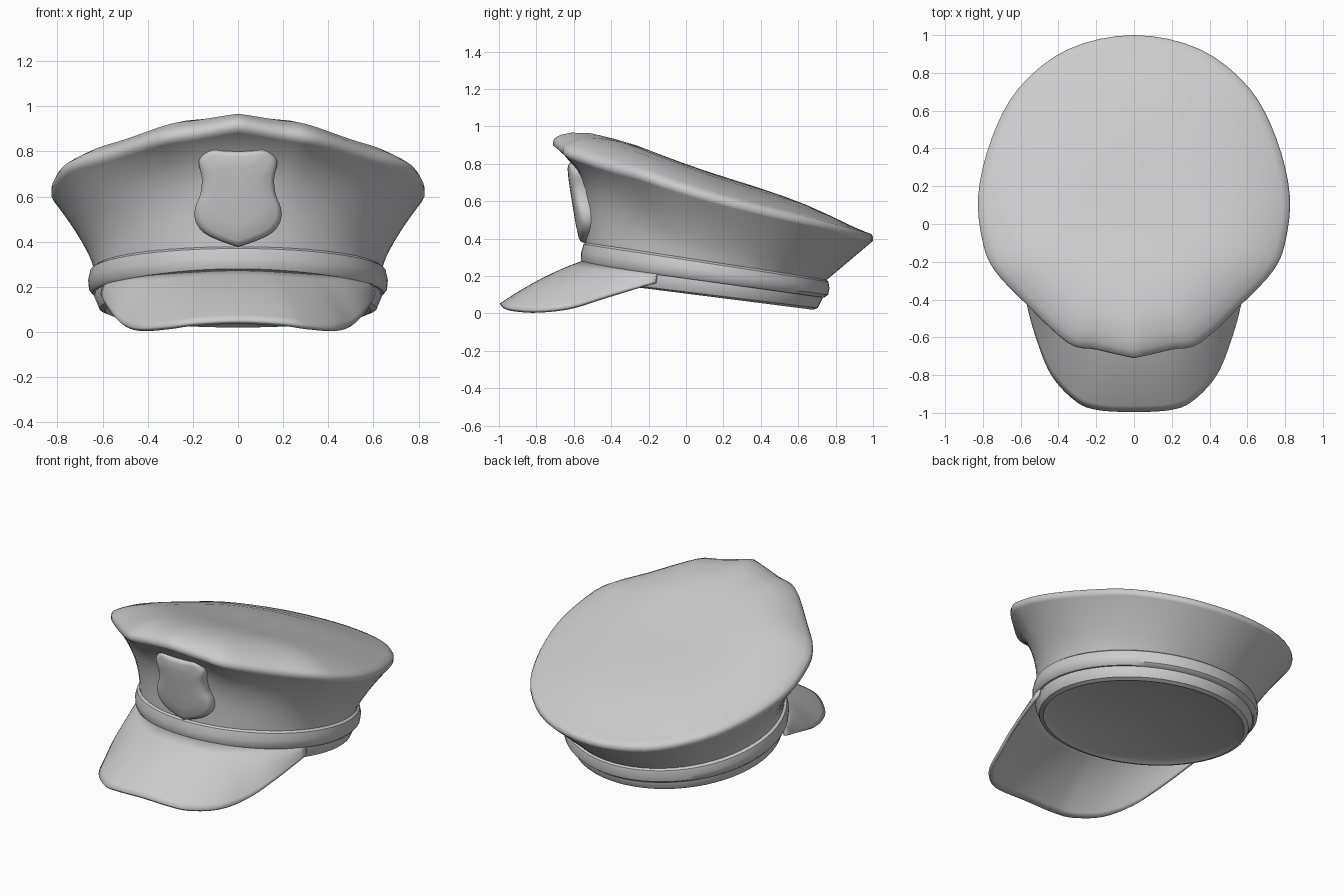
import bpy, bmesh, math
from mathutils import Vector

cube = bpy.data.objects.get("Cube")
if cube:
    bpy.data.objects.remove(cube, do_unlink=True)

grey = bpy.data.materials.new("plain grey")
grey.use_nodes = True
grey.diffuse_color = (0.6, 0.6, 0.6, 1)
grey.node_tree.nodes["Principled BSDF"].inputs["Base Color"].default_value = (0.6, 0.6, 0.6, 1)

CENTRE = Vector((0, 0.1, 0))


def spline(points, steps, first, last):
    """Smooth curve through the points, with given outer neighbours."""
    p = [Vector(q) for q in [first, *points, last]]
    out = []
    for i in range(1, len(p) - 2):
        a, b, c, d = p[i - 1:i + 3]
        for k in range(steps):
            t = k / steps
            out.append(0.5 * (2 * b + (c - a) * t + (2 * a - 5 * b + 4 * c - d) * t**2
                              + (3 * b - a - 3 * c + d) * t**3))
    return out + [p[-2]]


def mirror_x(v):
    return Vector((-v.x, v.y, v.z))


def loft(name, rings, closed=True, caps=(), angle=40):
    """Join equal rings of points with quads, optionally capping some rings."""
    bm = bmesh.new()
    rows = [[bm.verts.new(p) for p in ring] for ring in rings]
    n = len(rows[0])
    for low, high in zip(rows, rows[1:]):
        for i in range(n if closed else n - 1):
            j = (i + 1) % n
            bm.faces.new((low[i], low[j], high[j], high[i]))
    for c in caps:
        bm.faces.new(rows[c])
    bmesh.ops.remove_doubles(bm, verts=bm.verts, dist=0.0005)
    bmesh.ops.recalc_face_normals(bm, faces=bm.faces)
    mesh = bpy.data.meshes.new(name)
    bm.to_mesh(mesh)
    bm.free()
    mesh.materials.append(grey)
    ob = bpy.data.objects.new(name, mesh)
    bpy.context.collection.objects.link(ob)
    bpy.ops.object.select_all(action="DESELECT")
    ob.select_set(True)
    bpy.context.view_layer.objects.active = ob
    bpy.ops.object.shade_smooth_by_angle(angle=math.radians(angle))
    return ob


def tilted(direction, radius, z_front, z_back, shift=0):
    """Point on a circular band that slopes down towards the back."""
    d = Vector((direction.x, direction.y, 0)).normalized()
    z = z_front + (z_back - z_front) * (d.y + 1) / 2
    return Vector((d.x * radius, CENTRE.y + d.y * radius + shift, z))


def band(name, levels, caps=()):
    dirs = [Vector((math.sin(a), -math.cos(a), 0))
            for a in (math.tau * i / 64 for i in range(64))]
    return loft(name, [[tilted(d, *lv) for d in dirs] for lv in levels], caps=caps)


# Lower band with closed underside
band("lower_band", [(0.55, 0.185, 0.04, -0.01), (0.59, 0.17, 0.02, -0.01),
                    (0.615, 0.18, 0.03, -0.01), (0.638, 0.24, 0.08, -0.008),
                    (0.625, 0.29, 0.12, 0)], caps=(0,))

# Rounded strap around the head
band("strap", [(0.61, 0.265, 0.085, -0.005), (0.645, 0.262, 0.085, -0.005),
               (0.66, 0.28, 0.1, 0), (0.664, 0.325, 0.135, 0.003),
               (0.655, 0.37, 0.17, 0.007), (0.64, 0.38, 0.182, 0.008),
               (0.61, 0.38, 0.18, 0.008)])

# Crown: egg-shaped tilted rim, flared wall, rolled edge and gently domed top
half_rim = [(0, -.71, .92), (.2, -.665, .885), (.35, -.63, .86), (.575, -.42, .79),
            (.735, -.25, .745), (.8, -.1, .695), (.825, .15, .62), (.755, .45, .545),
            (.61, .72, .485), (.35, .925, .43), (0, 1, .41)]
half = spline(half_rim, 4, (-.1, -.72, .93), (-.35, .925, .43))
rim = half + [mirror_x(v) for v in reversed(half[1:-1])]


def rim_height(y):
    for a, b in zip(half, half[1:]):
        if y <= b.y:
            return a.z + (b.z - a.z) * (y - a.y) / (b.y - a.y)
    return half[-1].z


def wall_point(edge, h):
    d = edge - CENTRE
    base = tilted(d, 0.635, 0.36, 0.165)
    u = (base.y - CENTRE.y) / 0.635
    power = 1.45 + 2.7 * u * u if u < 0 else 1.45 - 0.45 * u
    p = base.lerp(edge, h ** power)
    p.z = base.z + (edge.z - 0.022 - base.z) * h
    return p


def top_point(edge, s):
    p = CENTRE + (edge - CENTRE) * s
    p.z = rim_height(p.y) * (1 - s**4) + edge.z * s**4
    p.z += (0.135 - 0.05 * p.y) * (1 - s**4)
    p.z += 0.012 * s**4
    return p


rings = [[wall_point(e, h) for e in rim] for h in (0, .15, .3, .45, .6, .72, .82, .91, .97, 1)]
rings += [rim]
rings += [[top_point(e, s) for e in rim] for s in (.99, .95, .88, .75, .6, .45, .3, .15, 0)]
loft("crown", rings, angle=60)

# Visor: curved sheet from the strap to a drooping front edge
half_edge = [(0, -.99, .045), (.2, -.978, .035), (.31, -.93, .02), (.43, -.8, .011),
             (.505, -.62, .03), (.56, -.42, .09), (.6, -.16, .165)]
side = spline(half_edge, 5, (-.2, -.978, .035), (.61, 0, .2))
edge = [mirror_x(v) for v in reversed(side[1:])] + side
rows = []
for t in (0, .2, .4, .6, .8, .93, 1):
    row = []
    for e in edge:
        p = tilted(e - CENTRE, 0.635, 0.278, 0.02).lerp(e, t)
        p.z += 0.08 * t * (1 - t)
        row.append(p)
    rows.append(row)
visor = loft("visor", rows, closed=False, angle=60)
solid = visor.modifiers.new("thickness", "SOLIDIFY")
solid.thickness = 0.02
solid.offset = 0

# Shield badge, leaning with the crown front and softly domed
half_badge = [(0, 0, .80), (.06, 0, .803), (.115, 0, .81), (.155, 0, .785), (.174, 0, .75),
              (.16, 0, .68), (.167, 0, .61), (.19, 0, .55), (.188, 0, .49),
              (.15, 0, .44), (.08, 0, .405), (0, 0, .377)]
right = spline(half_badge, 3, (-.06, 0, .803), (0, 0, .377))
outline = right + [mirror_x(v) for v in reversed(right[1:-1])]
middle = Vector((0, 0, 0.61))


def badge_ring(scale, depth):
    ring = []
    for v in outline:
        p = middle + (v - middle) * scale
        p.y = -0.52 - 0.16 * (p.z - 0.38) + 0.7 * p.x**2 - depth
        ring.append(p)
    return ring


loft("badge", [badge_ring(s, d) for s, d in
               ((.96, -.03), (1, 0), (1, .025), (.96, .043), (.88, .05), (.6, .054),
                (.3, .055), (0, .055))], caps=(0,), angle=60)
